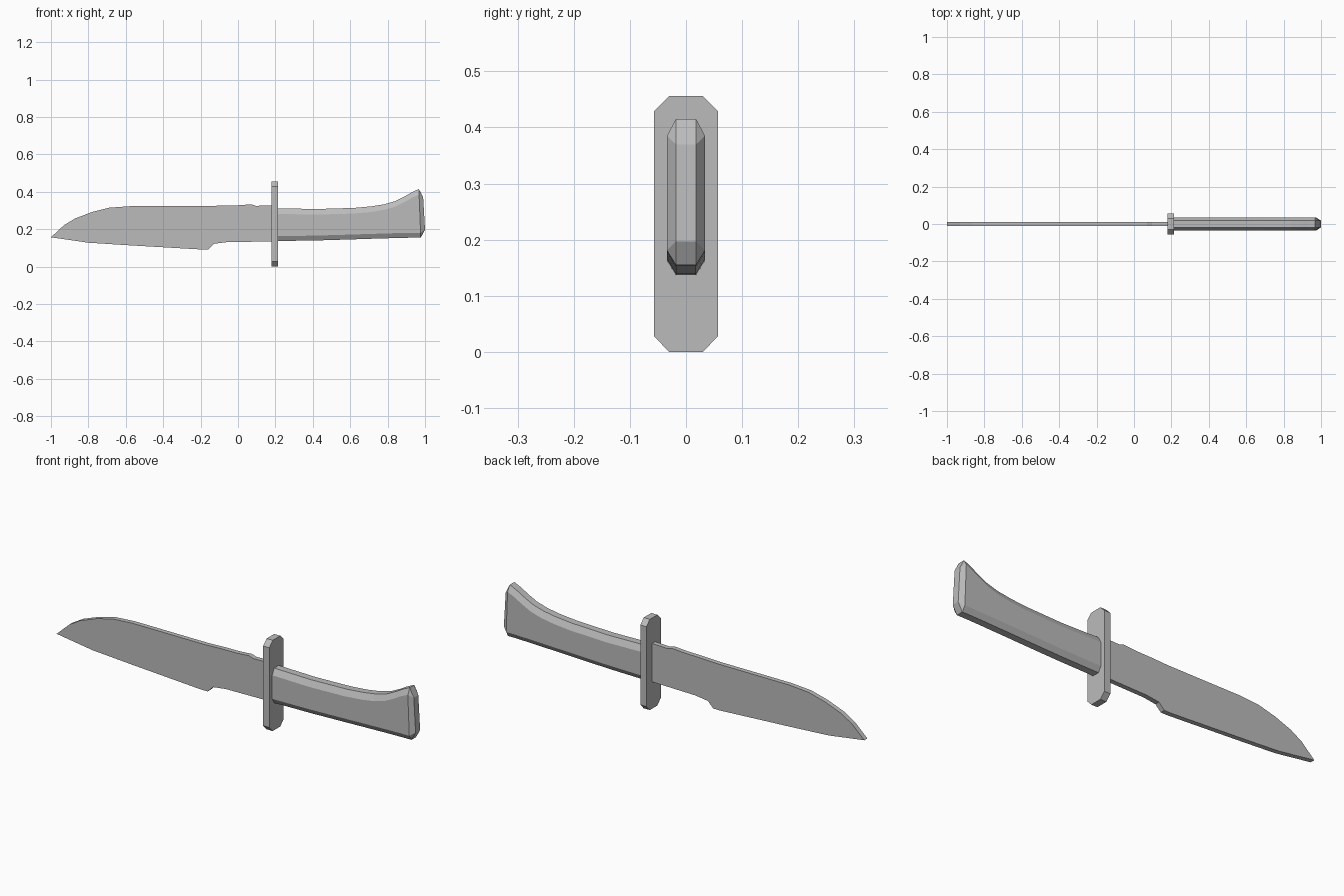
import bpy, bmesh

if "Cube" in bpy.data.objects:
    bpy.data.objects.remove(bpy.data.objects["Cube"])

steel = bpy.data.materials.new("plain grey")
steel.diffuse_color = (0.5, 0.5, 0.5, 1)
steel.use_nodes = True
steel.node_tree.nodes["Principled BSDF"].inputs["Base Color"].default_value = steel.diffuse_color


def loft(name, rings):
    """Skin a list of equal-length closed rings and cap both ends."""
    bm = bmesh.new()
    loops = [[bm.verts.new(p) for p in ring] for ring in rings]
    n = len(loops[0])
    for a, b in zip(loops, loops[1:]):
        for i in range(n):
            j = (i + 1) % n
            bm.faces.new((a[i], a[j], b[j], b[i]))
    bm.faces.new(loops[0])
    bm.faces.new(loops[-1])
    bmesh.ops.remove_doubles(bm, verts=bm.verts, dist=0.0005)
    bmesh.ops.recalc_face_normals(bm, faces=bm.faces)
    mesh = bpy.data.meshes.new(name)
    bm.to_mesh(mesh)
    bm.free()
    mesh.materials.append(steel)
    obj = bpy.data.objects.new(name, mesh)
    bpy.context.collection.objects.link(obj)
    return obj


def octagon(x_low, x_high, low, high, half, cut_y, cut_low, cut_high):
    """Chamfered rectangle across the knife, leaning from x_low to x_high."""
    flat = half - cut_y
    side = [(flat, low), (half, low + cut_low), (half, high - cut_high), (flat, high)]
    outline = side + [(-y, z) for y, z in reversed(side)]
    return [(x_low + (x_high - x_low) * (z - low) / (high - low), y, z) for y, z in outline]


# Blade: clipped point, spine notch and stepped heel
profile = [(-1, .157), (-.93, .222), (-.87, .258), (-.78, .292), (-.69, .315),
           (-.58, .323), (-.18, .323), (-.08, .327), (.0, .328), (.07, .333), (.095, .325),
           (.19, .328), (.19, .135), (-.06, .131), (-.13, .122), (-.16, .092),
           (-.2, .092), (-.58, .114), (-.8, .128)]
loft("blade", [[(x, y, z) for x, z in profile] for y in (-.012, .012)])

# Cross guard
loft("guard", [octagon(x, x, 0, .456, .057, .027, .028, .027) for x in (.18, .214)])

# Handle: bevelled grip flaring up to the pommel
stations = [(.21, .137, .312), (.42, .14, .308), (.62, .146, .314), (.71, .149, .322),
            (.78, .151, .333), (.84, .153, .35), (.89, .154, .375), (.93, .155, .398)]
grip = [octagon(x, x, lo, hi, .034, .016, .026, .03) for x, lo, hi in stations]
grip.append(octagon(.977, .967, .155, .415, .034, .016, .026, .03))
grip.append(octagon(1.0, .99, .197, .37, .018, 0, 0, 0))
loft("handle", grip)
